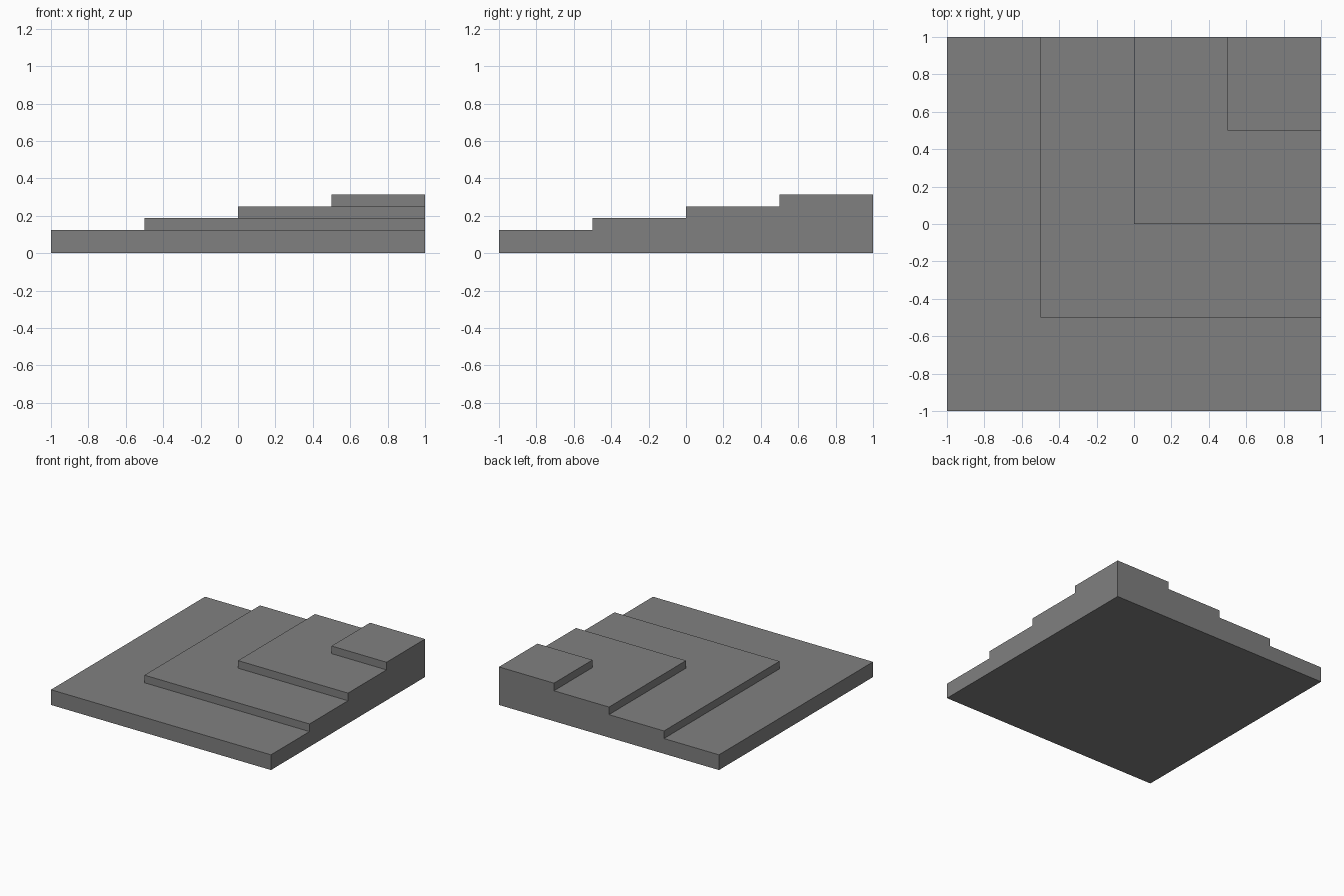
import bpy
import bmesh
from mathutils import Vector

default_cube = bpy.data.objects.get("Cube")
if default_cube:
    bpy.data.objects.remove(default_cube, do_unlink=True)

BASE_HEIGHT = 0.125
STEP_HEIGHT = 0.0625
STEP_STARTS = (-0.5, 0.0, 0.5)

# Plain grey material
grey = bpy.data.materials.new("grey")
grey.use_nodes = True
colour = (0.216, 0.216, 0.216, 1)
grey.diffuse_color = colour
grey.node_tree.nodes["Principled BSDF"].inputs["Base Color"].default_value = colour


def corner_face(bm):
    """Top face that reaches the high back left corner."""
    tops = [f for f in bm.faces if f.normal.z > 0.9]
    return max(tops, key=lambda f: sum(f.calc_center_median()))


def cut_corner(bm, axis, start):
    """Split the corner face across one axis."""
    face = corner_face(bm)
    normal = Vector((0, 0, 0))
    normal[axis] = 1
    bmesh.ops.bisect_plane(bm, geom=[face, *face.edges, *face.verts],
                           plane_co=normal * start, plane_no=normal)
    bm.normal_update()


# Square base slab
bm = bmesh.new()
bmesh.ops.create_cube(bm, size=1)
bmesh.ops.scale(bm, vec=(2, 2, BASE_HEIGHT), verts=bm.verts)
bmesh.ops.translate(bm, vec=(0, 0, BASE_HEIGHT / 2), verts=bm.verts)
bm.normal_update()

# Terraces, each raised from the corner of the one below
for start in STEP_STARTS:
    cut_corner(bm, 0, start)
    cut_corner(bm, 1, start)
    raised = bmesh.ops.extrude_face_region(bm, geom=[corner_face(bm)])["geom"]
    raised_verts = [v for v in raised if isinstance(v, bmesh.types.BMVert)]
    bmesh.ops.translate(bm, vec=(0, 0, STEP_HEIGHT), verts=raised_verts)
    bm.normal_update()

# Join flat neighbouring faces into clean walls and treads
bmesh.ops.dissolve_limit(bm, angle_limit=0.01, verts=bm.verts, edges=bm.edges)
bmesh.ops.recalc_face_normals(bm, faces=bm.faces)

mesh = bpy.data.meshes.new("corner_terraces")
bm.to_mesh(mesh)
bm.free()
mesh.materials.append(grey)
terraces = bpy.data.objects.new("corner_terraces", mesh)
bpy.context.collection.objects.link(terraces)
